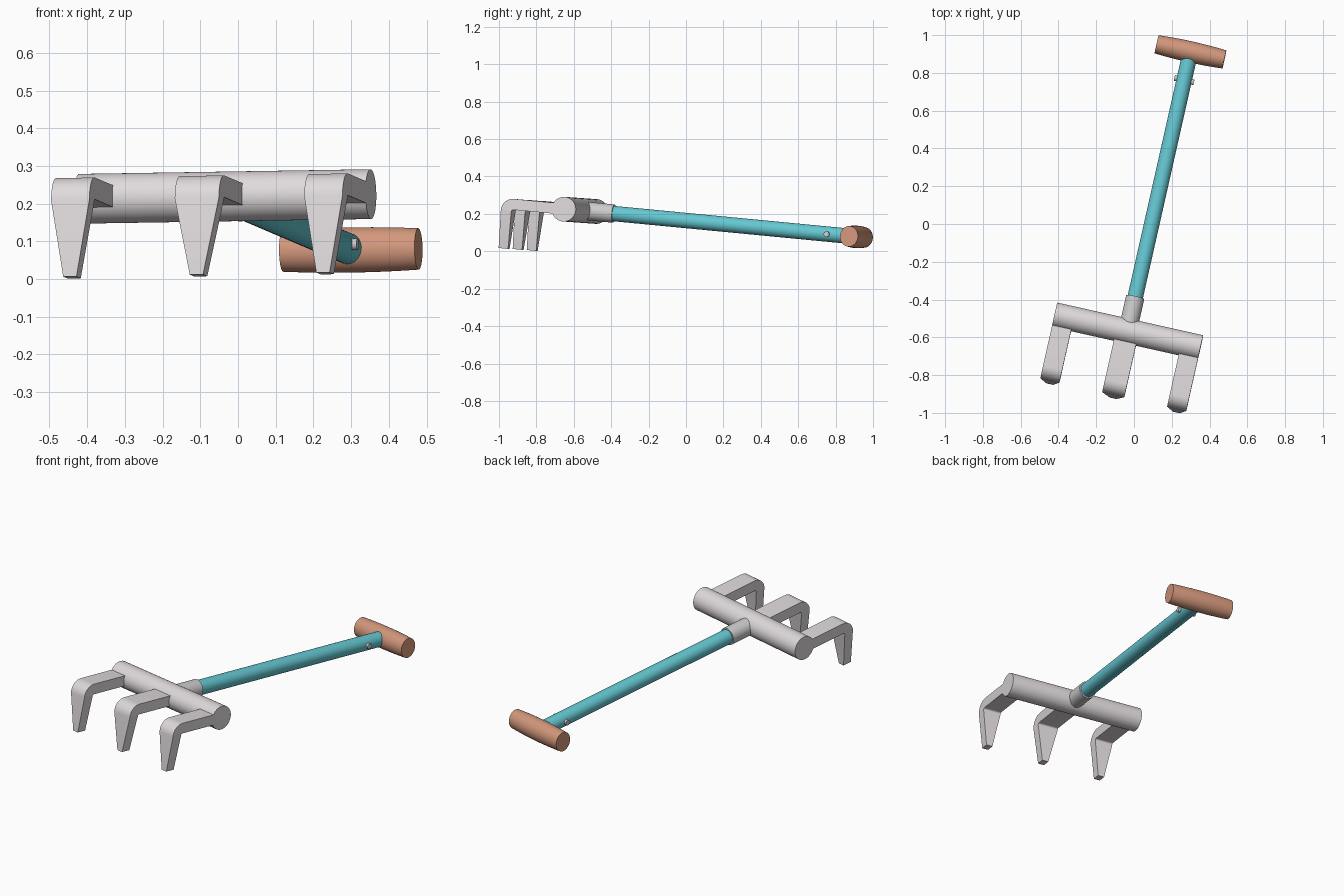
import bpy, bmesh
from math import radians, sin, cos, pi
from mathutils import Matrix, Vector

if "Cube" in bpy.data.objects:
    bpy.data.objects.remove(bpy.data.objects["Cube"])

# Tool frame: x along the crossbar, y along the shaft, z up; origin at crossbar centre
FRAME = (Matrix.Translation((-0.034, -0.567, 0.219))
         @ Matrix.Rotation(radians(-12.7), 4, 'Z')
         @ Matrix.Rotation(radians(-5.35), 4, 'X')
         @ Matrix.Rotation(radians(-0.9), 4, 'Y'))


def material(name, rgb):
    m = bpy.data.materials.new(name)
    m.diffuse_color = (*rgb, 1)
    m.use_nodes = True
    m.node_tree.nodes["Principled BSDF"].inputs["Base Color"].default_value = m.diffuse_color
    return m


STEEL = material("pale_steel", (0.74, 0.70, 0.71))
TEAL = material("teal_paint", (0.13, 0.57, 0.64))
WOOD = material("warm_wood", (0.65, 0.31, 0.20))


def loft(name, rings, mat=None):
    """Skin a list of equal-length point rings and cap both ends."""
    bm = bmesh.new()
    rows = [[bm.verts.new(p) for p in ring] for ring in rings]
    n = len(rows[0])
    for a, b in zip(rows, rows[1:]):
        for i in range(n):
            j = (i + 1) % n
            bm.faces.new((a[i], a[j], b[j], b[i]))
    bm.faces.new(rows[0][::-1])
    bm.faces.new(rows[-1])
    bmesh.ops.recalc_face_normals(bm, faces=bm.faces)
    me = bpy.data.meshes.new(name)
    bm.to_mesh(me)
    bm.free()
    ob = bpy.data.objects.new(name, me)
    ob.matrix_world = FRAME
    bpy.context.collection.objects.link(ob)
    if mat:
        me.materials.append(mat)
    bpy.ops.object.select_all(action='DESELECT')
    ob.select_set(True)
    bpy.context.view_layer.objects.active = ob
    bpy.ops.object.shade_smooth_by_angle(angle=radians(32))
    return ob


def rod(name, axis, stations, centre=(0, 0, 0), mat=None, sides=48):
    """Round bar along 'X' or 'Y'; stations are (position, side radius, height radius)."""
    rings = []
    for t, r, h in stations:
        ring = []
        for i in range(sides):
            a = 2 * pi * i / sides
            p = (t, r * cos(a), h * sin(a)) if axis == 'X' else (r * cos(a), t, h * sin(a))
            ring.append(Vector(p) + Vector(centre))
        rings.append(ring)
    return loft(name, rings, mat)


def tine(name, x, half):
    """Flat bar running forward, bent down and tapered to a narrow tip."""
    top, front, back = 0.029, -0.343, -0.285
    ro, ri, steps = 0.065, 0.01, 8
    # (outer y, outer z, inner y, inner z, half width)
    path = [(-0.02, top, -0.02, -top, half)]
    for i in range(steps + 1):
        a = pi / 2 + pi / 2 * i / steps
        path.append((front + ro + ro * cos(a), top - ro + ro * sin(a),
                     back + ri + ri * cos(a), -top - ri + ri * sin(a), half))
    path.append((front, -0.24, back - 0.006, -0.24, 0.018))
    loft(name, [[(x - w, oy, oz), (x + w, oy, oz), (x + w, iy, iz), (x - w, iy, iz)]
                for oy, oz, iy, iz, w in path], STEEL)


# Rake head
rod("crossbar", 'X', [(-0.396, 0.066, 0.066), (0.396, 0.066, 0.066)], mat=STEEL)
for label, x, half in (("left", -0.344, 0.052), ("middle", 0, 0.06), ("right", 0.344, 0.052)):
    tine(label + "_tine", x, half)

# Socket and shaft
rod("socket", 'Y', [(0, 0.049, 0.049), (0.186, 0.049, 0.049)])
rod("shaft", 'Y', [(0.15, 0.041, 0.041), (1.52, 0.041, 0.041)], mat=TEAL)

# Cross pin through the shaft
rod("pin", 'X', [(-0.053, 0.015, 0.015), (0.053, 0.015, 0.015)], (0, 1.368, 0), sides=24)

# Barrel-shaped grip, fatter in the middle
L = 0.184
rod("grip", 'X', [(L * t, 0.056 - 0.007 * t * t, 0.060 - 0.005 * t * t)
                  for t in (k / 6 for k in range(-6, 7))], (0, 1.522, 0), WOOD)
